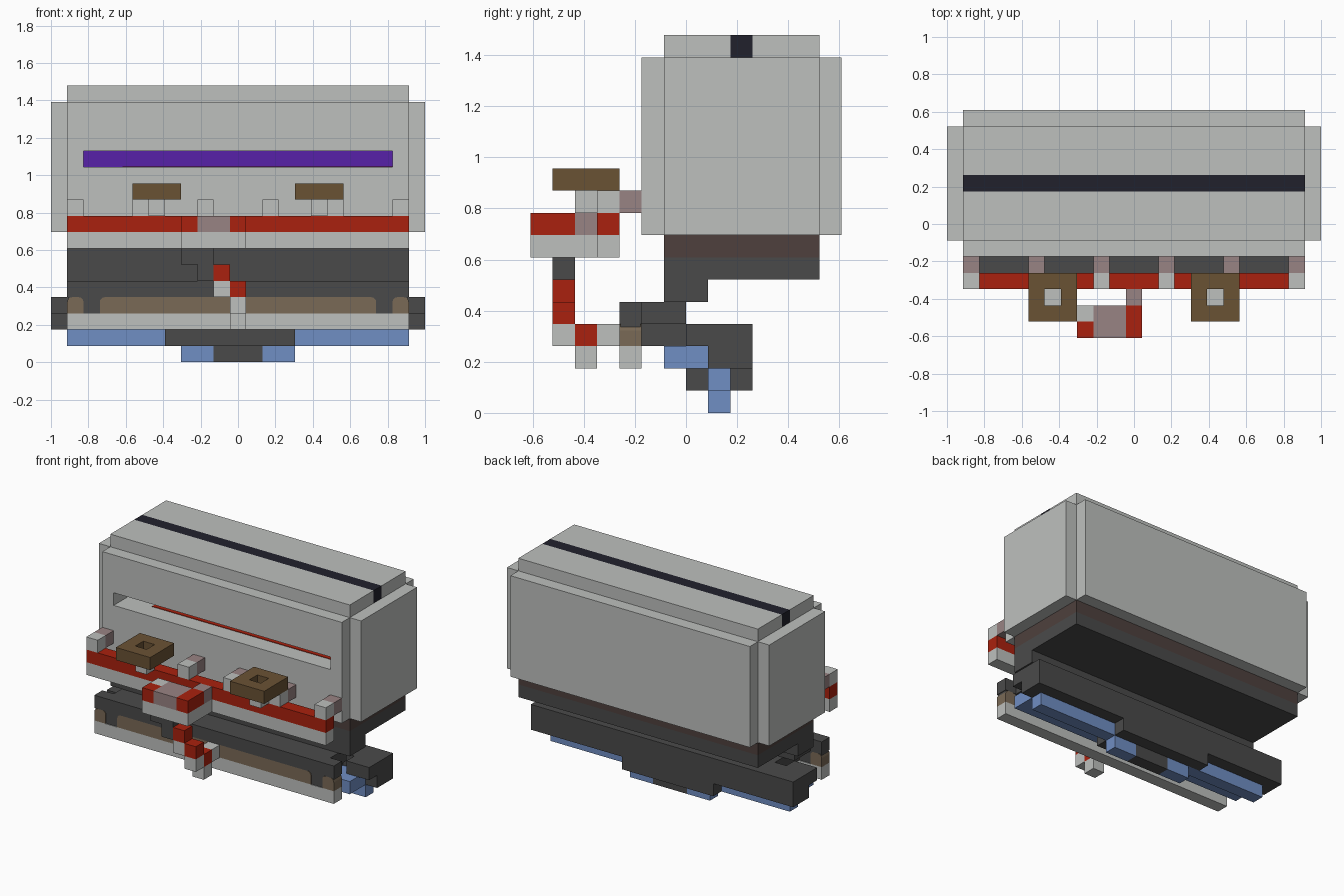
import bpy
import bmesh

if "Cube" in bpy.data.objects:
    bpy.data.objects.remove(bpy.data.objects["Cube"], do_unlink=True)

UNIT = 2 / 23            # one block edge
COUNT_X, COUNT_Y = 23, 14


def linear(byte):
    c = byte / 255
    return c / 12.92 if c <= 0.04045 else ((c + 0.055) / 1.055) ** 2.4


def material(name, hexcode):
    colour = [linear(b) for b in bytes.fromhex(hexcode)] + [1]
    mat = bpy.data.materials.new(name)
    mat.use_nodes = True
    mat.diffuse_color = colour
    mat.node_tree.nodes["Principled BSDF"].inputs["Base Color"].default_value = colour
    return mat


grey = material("light grey", "bec0be")
red = material("red", "aa210e")
dark = material("dark grey", "4a4a4a")
brown = material("brown", "6a5234")
tan = material("dull tan", "7a6a56")
umber = material("dark umber", "4e403d")
blue = material("blue", "708ec3")
purple = material("purple", "5721a8")
navy = material("navy", "21212c")
mauve = material("mauve", "998383")


def box(name, xs, ys, zs, mat, round_top=0):
    """Box between block coordinates; round_top softens its upper left and right edges."""
    bm = bmesh.new()
    bmesh.ops.create_cube(bm, size=1)
    for v in bm.verts:
        i, j, k = (span[int(c > 0)] for span, c in zip((xs, ys, zs), v.co))
        v.co = ((i - COUNT_X / 2) * UNIT, (j - COUNT_Y / 2) * UNIT, k * UNIT)
    if round_top:
        top = max(v.co.z for v in bm.verts)
        edges = [e for e in bm.edges
                 if all(v.co.z > top - UNIT / 9 for v in e.verts)
                 and abs(e.verts[0].co.x - e.verts[1].co.x) < UNIT / 9]
        bmesh.ops.bevel(bm, geom=edges, offset=round_top * UNIT, segments=3,
                        profile=0.5, affect="EDGES")
    mesh = bpy.data.meshes.new(name)
    bm.to_mesh(mesh)
    bm.free()
    mesh.materials.append(mat)
    obj = bpy.data.objects.new(name, mesh)
    bpy.context.scene.collection.objects.link(obj)
    return obj


def pair(name, xs, ys, zs, mat, **options):
    """The same box on both sides."""
    box("right_" + name, xs, ys, zs, mat, **options)
    box("left_" + name, (COUNT_X - xs[1], COUNT_X - xs[0]), ys, zs, mat, **options)


WIDE = (1, 22)           # shared width of the long parts
DEPTH = (6, 13)          # shared depth of the core
SLOT = (2, 21)
SHELL = (8, 16)
CAP = (16, 17)

# Main shell with a long slot in its front
box("shell_rear", WIDE, (8, 14), SHELL, grey)
box("shell_front_lower", WIDE, (5, 8), (8, 12), grey)
box("shell_front_upper", WIDE, (5, 8), (13, 16), grey)
pair("slot_cheek", (1, 2), (5, 8), (12, 13), grey)
pair("shell_side", (0, 1), DEPTH, SHELL, grey)
box("slot_back_panel", SLOT, (7.95, 8), (12, 13), purple)
box("slot_floor_strip", (4.4, 21), (6.4, 7.95), (12, 12.04), red)

# Cap with a dark stripe
box("cap_front", WIDE, (6, 9), CAP, grey)
box("cap_stripe", WIDE, (9, 10), CAP, navy)
box("cap_rear", WIDE, (10, 13), CAP, grey)

# Base under the shell
box("base_band", WIDE, DEPTH, (7, 8), umber)
box("base_plate", WIDE, DEPTH, (6, 7), dark)
box("base_neck", WIDE, (6, 8), (5, 6), dark)

# Front rail, held by six posts
box("rail_upper", WIDE, (3, 4), (8, 9), red)
box("rail_lower", WIDE, (3, 4), (7, 8), grey)
for x in (1, 5, 9):
    pair("post_front", (x, x + 1), (3, 4), (9, 10), grey)
    pair("post_rear", (x, x + 1), (4, 5), (9, 10), mauve)

# Square rings on short stems
RING = (10, 11)
pair("ring_front", (5, 8), (1, 2), RING, brown)
pair("ring_rear", (5, 8), (3, 4), RING, brown)
pair("ring_outer", (5, 6), (2, 3), RING, brown)
pair("ring_inner", (7, 8), (2, 3), RING, brown)
pair("ring_stem", (6, 7), (2, 3), (9, 10), grey)

# Middle bracket in front of the rail
TOP = (8, 9)
box("bracket_lower", (8, 12), (0, 2), (7, 8), grey)
box("bracket_back_corner", (8, 9), (1, 2), TOP, grey)
box("bracket_front_corner", (8, 9), (0, 1), TOP, red)
box("bracket_centre", (9, 11), (0, 2), TOP, mauve)
box("bracket_end", (11, 12), (0, 2), TOP, red)
box("bracket_link_upper", (11, 12), (2, 3), TOP, mauve)
box("bracket_link_lower", (11, 12), (2, 3), (7, 8), grey)

# Stepped chain hanging from the bracket down to the tray
CHAIN = (1, 2)
box("chain_top", (8, 9), CHAIN, (6, 7), dark)
box("chain_second", (9, 10), CHAIN, (5, 7), dark)
box("chain_third", (10, 11), CHAIN, (5, 6), red)
box("chain_third_foot", (10, 11), CHAIN, (4, 5), grey)
box("chain_fourth", (11, 12), CHAIN, (4, 5), red)
box("chain_fourth_foot", (11, 12), CHAIN, (3, 4), grey)
box("chain_fifth", (11, 12), (2, 3), (3, 4), red)
box("chain_fifth_foot", (11, 12), (2, 3), (2, 3), grey)
box("chain_tray_link", (11, 12), (3, 4), (3, 4), grey)

# Tray front with rounded tan panels and a pale lip
box("tray_lip", WIDE, (4, 5), (2, 3), grey)
box("tray_wall", (1.05, 21.95), (4.05, 4.95), (3, 4), dark)
pair("tray_end_panel", (1, 2), (4, 5), (3, 4), tan, round_top=0.3)
box("tray_centre_panel", (3, 20), (4, 5), (3, 4), tan, round_top=0.3)
box("tray_rim", WIDE, (4, 5), (4, 5), dark)
box("tray_roof", SLOT, (5, 7), (4, 5), dark)
box("tray_core", (3, 20), (5, 8), (3, 4), dark)

# Bumper wrapping the back and both ends
BUMPER = (2, 4)
box("bumper_back", WIDE, (8, 10), BUMPER, dark)
pair("bumper_arm", (0, 1), (8, 10), BUMPER, dark)
pair("bumper_hook", (0, 2), (7, 8), (3, 4), dark)

# Blue underside with a dark middle
box("underside_shelf", WIDE, (6, 8), (2, 3), blue)
box("underside_strip", WIDE, (8, 9), (1, 2), blue)
box("underside_block_front", (7, 15), (7, 8), (1, 2), dark)
box("underside_block_rear", (7, 15), (9, 10), (1, 2), dark)
pair("foot_end", (8, 10), (8, 9), (0, 1), blue)
box("foot_middle", (10, 13), (8, 9), (0, 1), dark)
